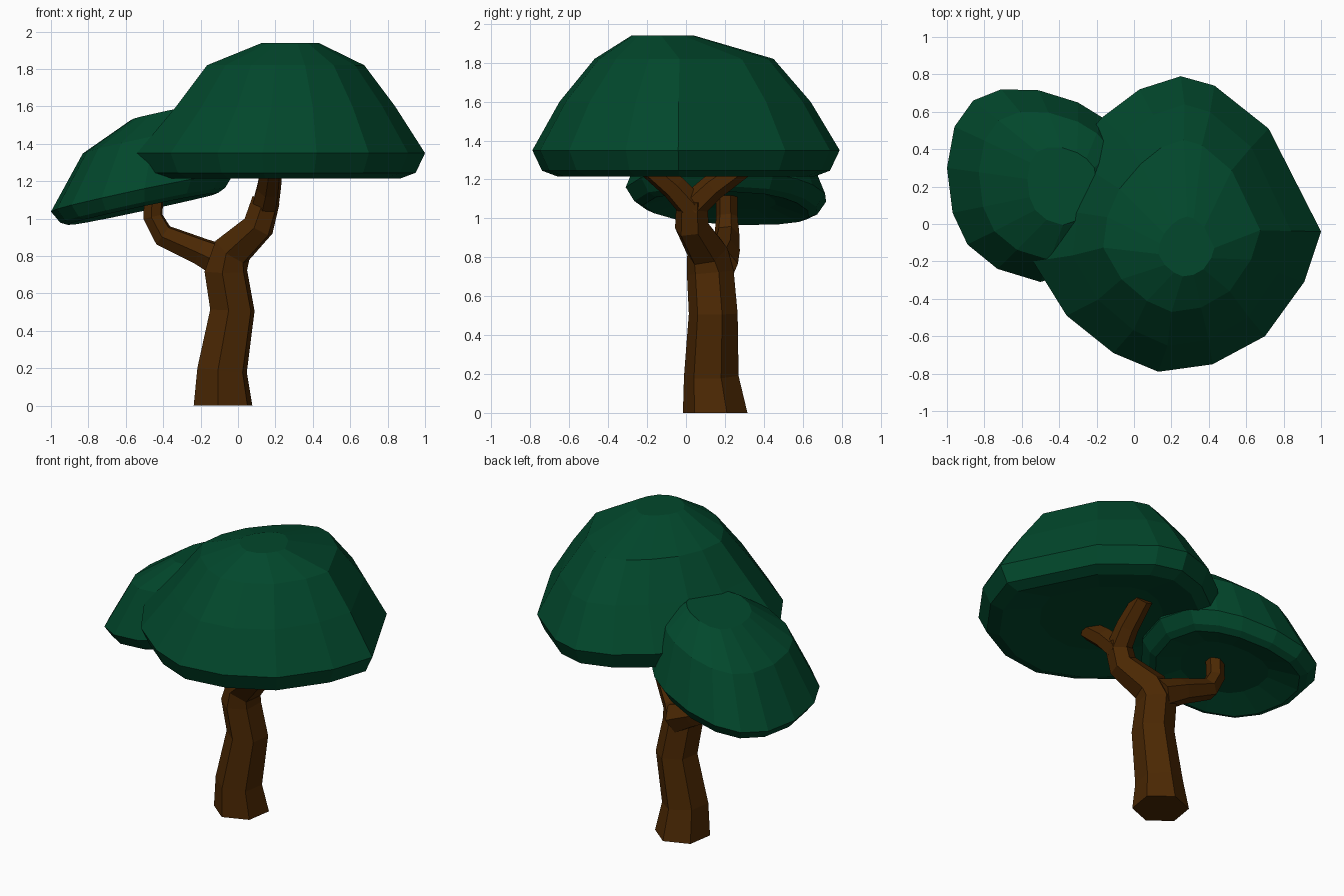
import bpy, bmesh, math
from mathutils import Vector


def material(name, rgb):
    m = bpy.data.materials.new(name)
    m.diffuse_color = (*rgb, 1)
    return m


GREEN = material("leaf green", (0.0005, 0.064, 0.025))
BROWN = material("bark brown", (0.071, 0.021, 0.001))


def loft(name, rings, mat):
    """Skin a stack of equal rings and close both ends."""
    bm = bmesh.new()
    loops = [[bm.verts.new(p) for p in ring] for ring in rings]
    n = len(loops[0])
    for a, b in zip(loops, loops[1:]):
        for i in range(n):
            j = (i + 1) % n
            bm.faces.new((a[i], a[j], b[j], b[i]))
    bm.faces.new(loops[0][::-1])
    bm.faces.new(loops[-1])
    bmesh.ops.recalc_face_normals(bm, faces=bm.faces)
    me = bpy.data.meshes.new(name)
    bm.to_mesh(me)
    bm.free()
    me.materials.append(mat)
    ob = bpy.data.objects.new(name, me)
    bpy.context.collection.objects.link(ob)
    return ob


def canopy(name, outline, rim, levels, slope_x=0.0, slope_y=0.0):
    """Scale the plan outline for each level (centre x, centre y, z, half width, half depth)."""
    rx, ry, rw, rd = rim
    rings = []
    for cx, cy, z, hx, hy in levels:
        ring = []
        for px, py in outline:
            dx, dy = (px - rx) / rw * hx, (py - ry) / rd * hy
            ring.append((cx + dx, cy + dy, z + slope_x * dx + slope_y * dy))
        rings.append(ring)
    return loft(name, rings, GREEN)


def limb(name, path, flat_ends=False, sides=6):
    """Path points are (x, y, z, radius)."""
    pts = [Vector(p[:3]) for p in path]
    rings = []
    for k, p in enumerate(pts):
        t = (pts[min(k + 1, len(pts) - 1)] - pts[max(k - 1, 0)]).normalized()
        if flat_ends and k == 0:
            t = Vector((0, 0, 1))
        u = (Vector((0, 1, 0)) - t * t.y).normalized()
        v = u.cross(t)
        r = path[k][3]
        ring = []
        for i in range(sides):
            a = math.tau * (i + 0.15) / sides
            ring.append(p + u * r * math.cos(a) + v * r * math.sin(a))
        rings.append(ring)
    return loft(name, rings, BROWN)


# Large right canopy, underside slightly hollow
canopy("large_canopy", [
    (1.0, -0.04), (0.72, 0.51), (0.43, 0.74), (0.25, 0.79), (0.03, 0.72),
    (-0.17, 0.57), (-0.38, 0.34), (-0.50, 0.08), (-0.54, -0.20),
    (-0.36, -0.49), (-0.11, -0.69), (0.13, -0.79), (0.42, -0.75),
    (0.70, -0.60), (0.91, -0.31),
], (0.23, 0, 0.77, 0.79), [
    (0.23, 0.0, 1.26, 0.40, 0.40),
    (0.23, 0.0, 1.215, 0.64, 0.66),
    (0.23, 0.0, 1.245, 0.72, 0.74),
    (0.23, 0.0, 1.35, 0.77, 0.79),
    (0.255, -0.005, 1.60, 0.585, 0.645),
    (0.255, -0.01, 1.82, 0.42, 0.46),
    (0.28, -0.12, 1.94, 0.15, 0.16),
], 0.0, 0.0)

# Small left canopy, tilted up towards the trunk
canopy("small_canopy", [
    (-1.0, 0.30), (-0.97, 0.06), (-0.89, -0.11), (-0.73, -0.24),
    (-0.50, -0.31), (-0.25, -0.23), (-0.09, -0.03), (-0.02, 0.22),
    (-0.06, 0.45), (-0.17, 0.57), (-0.30, 0.65), (-0.51, 0.715),
    (-0.71, 0.72), (-0.86, 0.66), (-0.96, 0.52),
], (-0.50, 0.2, 0.5, 0.52), [
    (-0.50, 0.2, 1.10, 0.25, 0.26),
    (-0.50, 0.2, 1.055, 0.41, 0.43),
    (-0.50, 0.2, 1.075, 0.45, 0.475),
    (-0.50, 0.2, 1.145, 0.50, 0.52),
    (-0.45, 0.2, 1.43, 0.38, 0.40),
    (-0.38, 0.2, 1.57, 0.19, 0.21),
], 0.21, -0.03)

# Trunk leading into the right-hand branch
limb("trunk", [
    (-0.08, 0.15, 0.0, 0.168),
    (-0.085, 0.13, 0.19, 0.142),
    (-0.03, 0.14, 0.51, 0.127),
    (-0.065, 0.125, 0.72, 0.122),
    (-0.03, 0.11, 0.83, 0.11),
    (0.11, 0.03, 0.96, 0.09),
    (0.15, 0.03, 1.10, 0.08),
], flat_ends=True)

# Left branch
limb("left_branch", [
    (-0.06, 0.17, 0.76, 0.10),
    (-0.20, 0.20, 0.825, 0.078),
    (-0.40, 0.21, 0.91, 0.065),
    (-0.455, 0.21, 1.01, 0.056),
    (-0.45, 0.21, 1.12, 0.055),
])

# Twin forks under the large canopy
for side, y in (("front", -0.20), ("back", 0.30)):
    limb(side + "_fork", [
        (0.145, 0.03, 1.06, 0.075),
        (0.165, 0.03 + (y - 0.03) * 0.4, 1.16, 0.068),
        (0.18, y, 1.275, 0.06),
    ])
